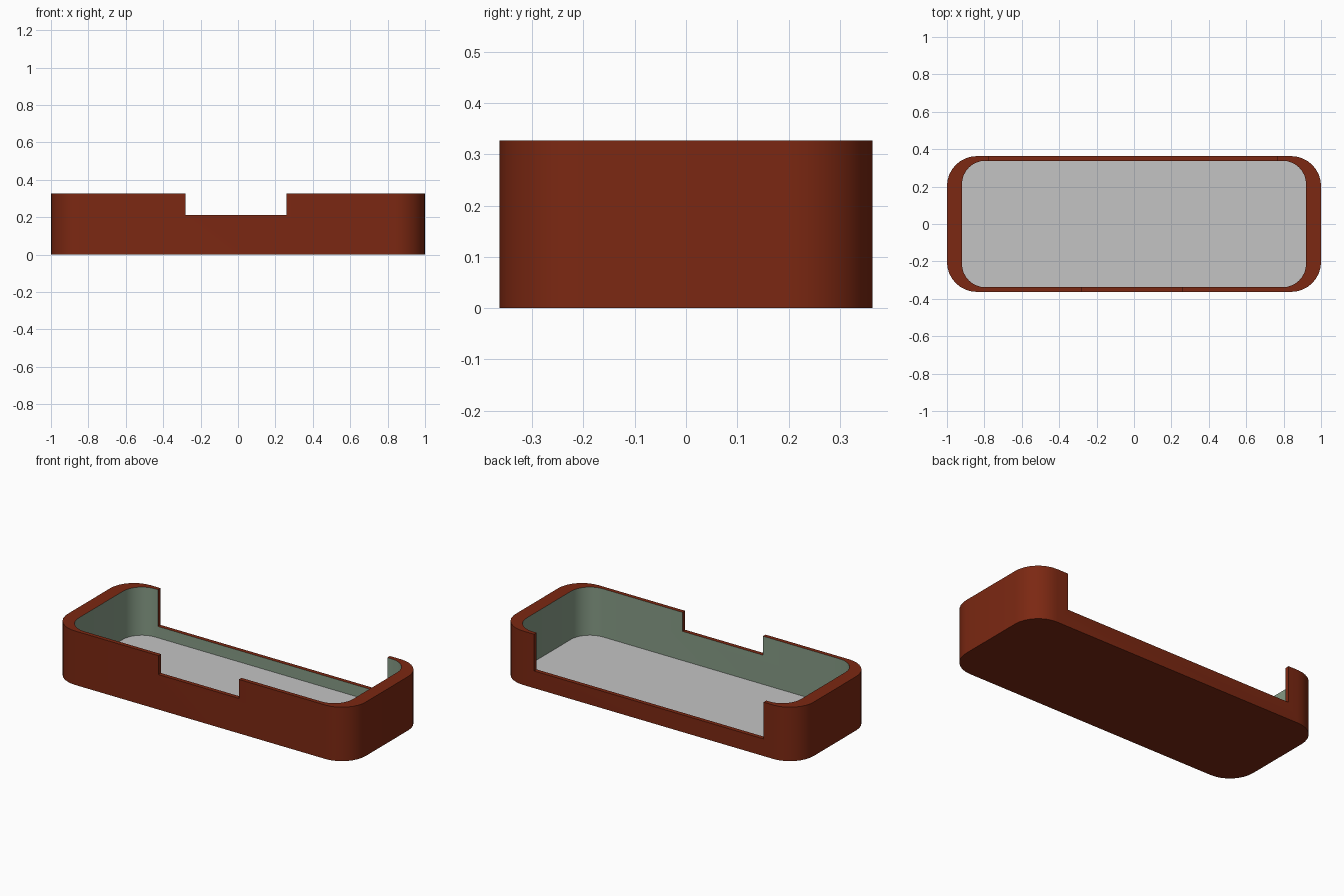
import bpy, bmesh, math

if "Cube" in bpy.data.objects:
    bpy.data.objects.remove(bpy.data.objects["Cube"])

HEIGHT, FLOOR_Z = 0.327, 0.035
HALF_X, HALF_Y = 1.0, 0.363      # outside
IN_X, IN_Y = 0.92, 0.338         # pocket


def material(name, rgb):
    m = bpy.data.materials.new(name)
    m.diffuse_color = (*rgb, 1)
    m.use_nodes = True
    m.node_tree.nodes["Principled BSDF"].inputs["Base Color"].default_value = m.diffuse_color
    return m


def rounded_block(name, hx, hy, r, z0, z1, segs=8):
    """Rounded rectangle extruded from z0 to z1."""
    bm = bmesh.new()
    pts = []
    for i, (sx, sy) in enumerate([(1, 1), (-1, 1), (-1, -1), (1, -1)]):
        for k in range(segs + 1):
            a = math.pi / 2 * (i + k / segs)
            pts.append((sx * (hx - r) + r * math.cos(a),
                        sy * (hy - r) + r * math.sin(a), z0))
    face = bm.faces.new([bm.verts.new(p) for p in pts])
    ext = bmesh.ops.extrude_face_region(bm, geom=[face])
    for v in ext["geom"]:
        if isinstance(v, bmesh.types.BMVert):
            v.co.z = z1
    bmesh.ops.recalc_face_normals(bm, faces=bm.faces)
    return to_object(name, bm)


def box(name, x0, x1, y0, y1, z0, z1):
    bm = bmesh.new()
    bmesh.ops.create_cube(bm, size=1)
    for v in bm.verts:
        v.co = (x1 if v.co.x > 0 else x0,
                y1 if v.co.y > 0 else y0,
                z1 if v.co.z > 0 else z0)
    return to_object(name, bm)


def to_object(name, bm):
    me = bpy.data.meshes.new(name)
    bm.to_mesh(me)
    bm.free()
    ob = bpy.data.objects.new(name, me)
    bpy.context.collection.objects.link(ob)
    return ob


# Outer body
tray = rounded_block("tray", HALF_X, HALF_Y, 0.16, 0, HEIGHT)

# Pocket, front notch and long back opening
cutters = [
    rounded_block("pocket_cutter", IN_X, IN_Y, 0.125, FLOOR_Z, 0.6),
    box("front_notch_cutter", -0.28, 0.26, -0.6, -0.25, 0.212, 0.6),
    box("back_opening_cutter", -0.775, 0.765, 0.25, 0.6, 0.104, 0.6),
]
bpy.context.view_layer.objects.active = tray
tray.select_set(True)
for c in cutters:
    c.hide_render = True
    mod = tray.modifiers.new(c.name, 'BOOLEAN')
    mod.operation = 'DIFFERENCE'
    mod.solver = 'EXACT'
    mod.object = c
    bpy.ops.object.modifier_apply(modifier=mod.name)
for c in cutters:
    bpy.data.objects.remove(c)

# Colours: red shell, green inner wall, grey floor
me = tray.data
me.materials.clear()
me.materials.append(material("brick_red", (0.2, 0.021, 0.006)))
me.materials.append(material("sage_green", (0.24, 0.33, 0.24)))
me.materials.append(material("light_grey", (0.55, 0.55, 0.55)))
for p in me.polygons:
    co = [me.vertices[i].co for i in p.vertices]
    inside = all(abs(v.x) < IN_X + 0.002 and abs(v.y) < IN_Y + 0.002 for v in co)
    p.material_index = 0
    if inside and abs(p.normal.z) < 0.1:
        p.material_index = 1
    elif p.normal.z > 0.9 and max(v.z for v in co) < FLOOR_Z + 0.01:
        p.material_index = 2

bpy.ops.object.shade_smooth_by_angle(angle=math.radians(30))
